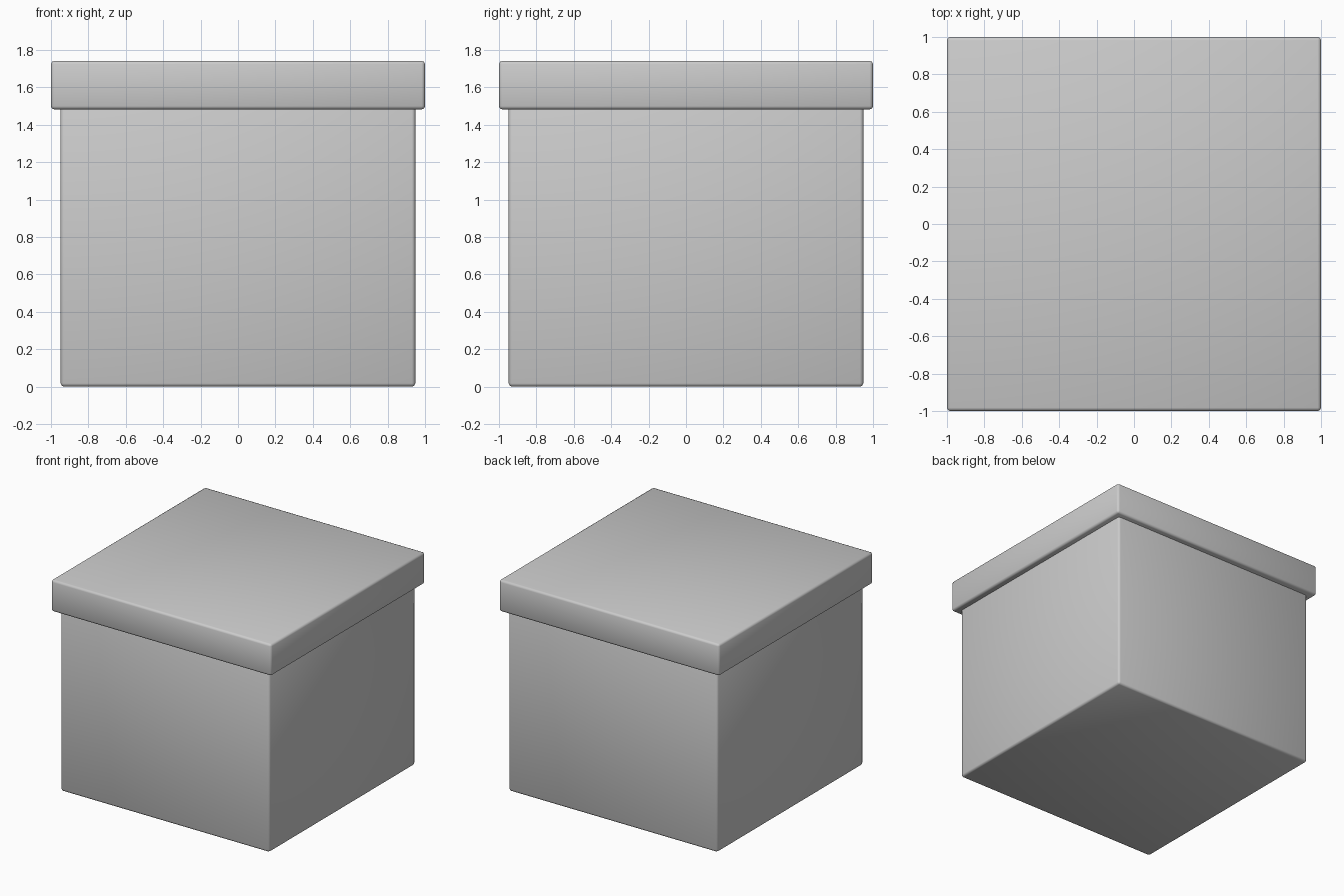
import bpy

if "Cube" in bpy.data.objects:
    bpy.data.objects.remove(bpy.data.objects["Cube"])


def rounded_block(name, half, z0, z1, bevel):
    """Square block with narrow chamfered edges and smooth shading."""
    bpy.ops.mesh.primitive_cube_add(size=1, location=(0, 0, (z0 + z1) / 2))
    ob = bpy.context.object
    ob.name = name
    ob.scale = (2 * half, 2 * half, z1 - z0)
    bpy.ops.object.transform_apply(location=False, rotation=False, scale=True)
    mod = ob.modifiers.new("edge_bevel", 'BEVEL')
    mod.width = bevel
    mod.segments = 2
    bpy.ops.object.shade_smooth()
    return ob


# Box body, its top tucked inside the lid
rounded_block("box_body", 0.948, 0.0, 1.52, 0.018)

# Overhanging lid
rounded_block("box_lid", 1.0, 1.482, 1.742, 0.018)
